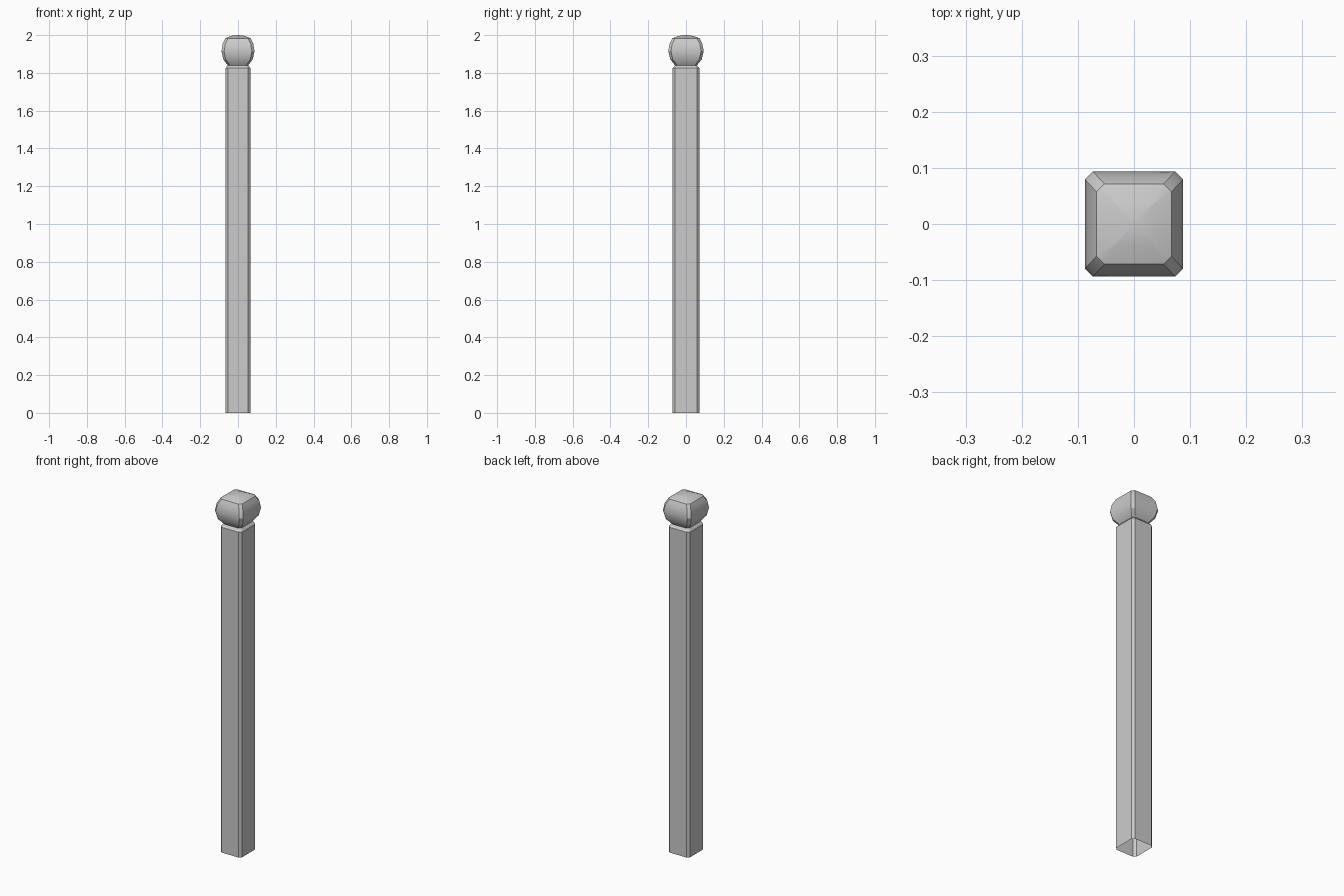
import bpy
import bmesh

cube = bpy.data.objects.get("Cube")
if cube:
    bpy.data.objects.remove(cube)

grey = bpy.data.materials.new("stone_grey")
grey.use_nodes = True
grey.diffuse_color = (0.6, 0.6, 0.6, 1)
grey.node_tree.nodes["Principled BSDF"].inputs["Base Color"].default_value = grey.diffuse_color

DEPTH = 1.07  # depth relative to width


def ring(bm, half, cut, z):
    """Rectangle with cut corners at height z."""
    a, b, c, d = half, half * DEPTH, half - cut, half * DEPTH - cut
    outline = [(a, -d), (a, d), (c, b), (-c, b), (-a, d), (-a, -d), (-c, -b), (c, -b)]
    return [bm.verts.new((x, y, z)) for x, y in outline]


def stack(name, profile, peak=None):
    """Join rings of (half width, corner cut, height), with an optional pointed top."""
    bm = bmesh.new()
    rings = [ring(bm, *row) for row in profile]
    for low, high in zip(rings, rings[1:]):
        for i in range(8):
            j = (i + 1) % 8
            bm.faces.new((low[i], low[j], high[j], high[i]))
    if peak:
        tip = bm.verts.new((0, 0, peak))
        for i in range(8):
            bm.faces.new((rings[-1][i], rings[-1][(i + 1) % 8], tip))
    mesh = bpy.data.meshes.new(name)
    bm.to_mesh(mesh)
    bm.free()
    mesh.materials.append(grey)
    obj = bpy.data.objects.new(name, mesh)
    bpy.context.collection.objects.link(obj)
    bpy.ops.object.select_all(action="DESELECT")
    obj.select_set(True)
    bpy.context.view_layer.objects.active = obj
    bpy.ops.object.shade_smooth_by_angle(angle=0.5)


# Hollow-bottomed shaft with a bevelled shoulder
stack("post_shaft", [(0.066, 0.013, 0), (0.066, 0.013, 1.825), (0.054, 0.011, 1.84)])

# Rounded square knob with a shallow pointed top
stack("post_knob", [
    (0.054, 0.011, 1.84),
    (0.078, 0.013, 1.872),
    (0.0875, 0.014, 1.915),
    (0.081, 0.014, 1.955),
    (0.067, 0.014, 1.983),
    (0.036, 0.003, 1.996),
], peak=2.0)
